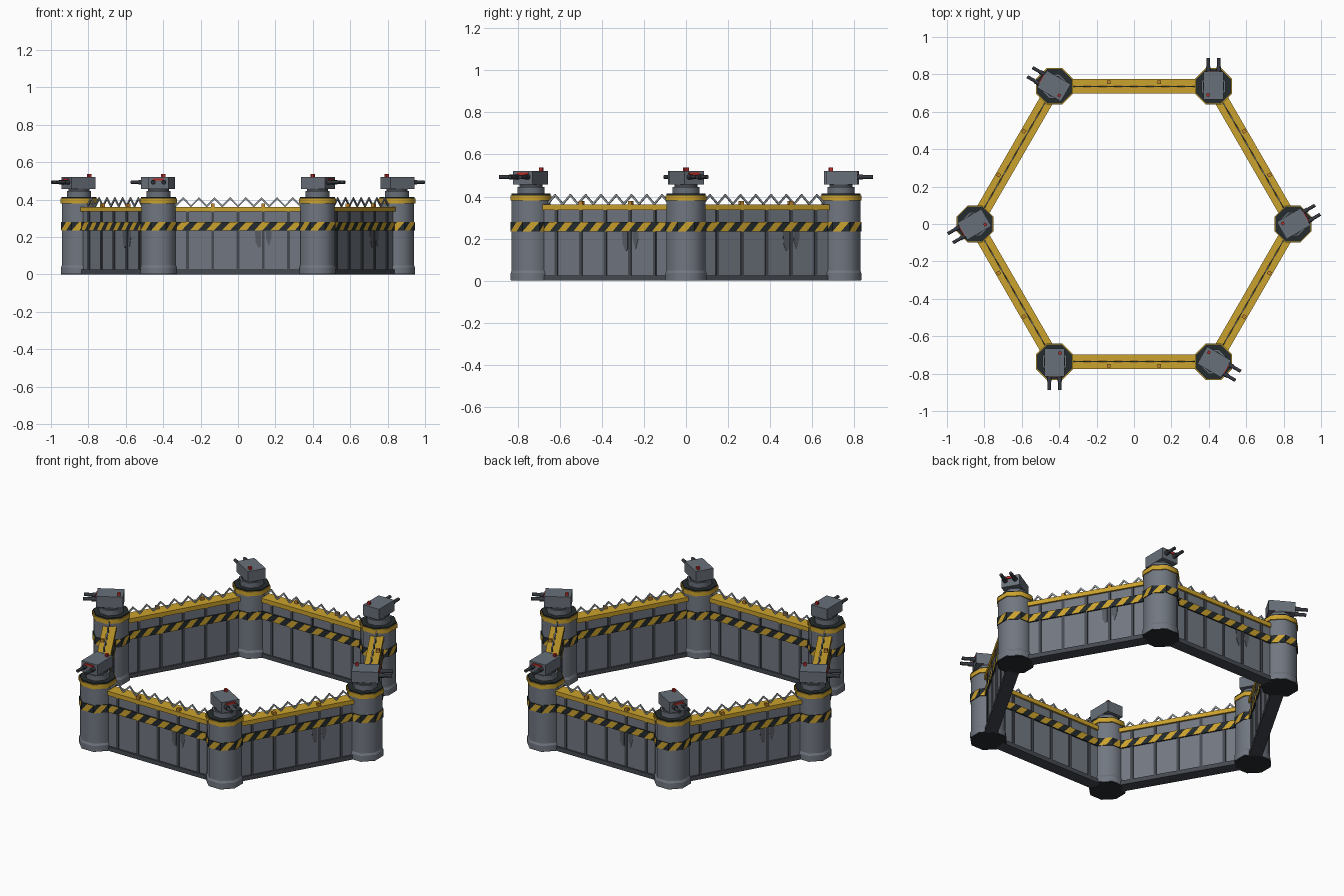
import bpy, bmesh, math
from mathutils import Matrix, Vector

if "Cube" in bpy.data.objects:
    bpy.data.objects.remove(bpy.data.objects["Cube"])

COLOURS = {
    "wall_grey": (0.165, 0.185, 0.22),
    "trim_grey": (0.06, 0.067, 0.08),
    "stain_grey": (0.095, 0.105, 0.125),
    "hazard_yellow": (0.60, 0.36, 0.026),
    "hazard_black": (0.018, 0.024, 0.026),
    "turret_grey": (0.14, 0.16, 0.19),
    "gun_metal": (0.035, 0.04, 0.05),
    "wire_grey": (0.30, 0.33, 0.36),
    "post_orange": (0.55, 0.24, 0.03),
    "signal_red": (0.5, 0.025, 0.02),
}
MATS = {}
for key, c in COLOURS.items():
    MATS[key] = bpy.data.materials.new(key)
    MATS[key].diffuse_color = (*c, 1)


def finish(bm, name, mats, m):
    bm.transform(m)
    me = bpy.data.meshes.new(name)
    bm.to_mesh(me)
    bm.free()
    for k in mats:
        me.materials.append(MATS[k])
    ob = bpy.data.objects.new(name, me)
    bpy.context.scene.collection.objects.link(ob)
    return ob


def boxes(name, mat, m, items):
    """items: (x0, x1, y0, y1, z0, z1) ranges, all in one object"""
    bm = bmesh.new()
    for x0, x1, y0, y1, z0, z1 in items:
        t = Matrix.Translation(((x0 + x1) / 2, (y0 + y1) / 2, (z0 + z1) / 2))
        s = Matrix.Diagonal((x1 - x0, y1 - y0, z1 - z0, 1))
        bmesh.ops.create_cube(bm, size=1, matrix=t @ s)
    return finish(bm, name, [mat], m)


def prism(name, mat, m, r0, r1, z0, z1, n=8):
    """upright polygonal column with smooth sides"""
    bm = bmesh.new()
    k = 1 / math.cos(math.pi / n)
    t = Matrix.Translation((0, 0, (z0 + z1) / 2)) @ Matrix.Rotation(math.pi / n, 4, 'Z')
    bmesh.ops.create_cone(bm, cap_ends=True, segments=n, radius1=r0 * k, radius2=r1 * k,
                          depth=z1 - z0, matrix=t)
    for f in bm.faces:
        f.smooth = abs(f.normal.z) < 0.9
    return finish(bm, name, [mat], m)


def plates(name, mat, m, polys, y0, y1):
    """x-z outlines given thickness along y"""
    bm = bmesh.new()
    for p in polys:
        a = [bm.verts.new((x, y0, z)) for x, z in p]
        b = [bm.verts.new((x, y1, z)) for x, z in p]
        bm.faces.new(a)
        bm.faces.new(b[::-1])
        for i in range(len(p)):
            j = (i + 1) % len(p)
            bm.faces.new((a[i], b[i], b[j], a[j]))
    bmesh.ops.recalc_face_normals(bm, faces=bm.faces)
    return finish(bm, name, [mat], m)


def hazard(name, m, runs, z0, z1):
    """slanted yellow and black sheets; runs: (left, right, cells)"""
    bm = bmesh.new()
    for p0, p1, n in runs:
        p0, p1 = Vector(p0), Vector(p1)
        for i in range(n):
            def v(u, z):
                q = p0.lerp(p1, (i + u) / n)
                return bm.verts.new((q.x, q.y, z))
            for pts, idx in ((((0, z0), (.5, z0), (1, z1), (.5, z1)), 0),
                             (((0, z0), (.5, z1), (0, z1)), 1),
                             (((.5, z0), (1, z0), (1, z1)), 1)):
                f = bm.faces.new([v(*q) for q in pts])
                f.material_index = idx
    return finish(bm, name, ["hazard_yellow", "hazard_black"], m)


R = 0.85
AP = R * math.cos(math.pi / 6)
H = 0.345           # half wall length
B0, B1 = 0.234, 0.28  # hazard band heights

for k in range(6):
    # ---- wall, built along x with its outside facing -y ----
    w = Matrix.Rotation(k * math.pi / 3, 4, 'Z') @ Matrix.Translation((0, -AP, 0))
    boxes("wall_panel", "wall_grey", w, [(-H, H, -.027, .027, 0.004, .337)])
    boxes("wall_plinth", "trim_grey", w, [(-H, H, -.036, .036, 0, .026)])
    boxes("wall_ribs", "trim_grey", w,
          [(i * .135 - .008, i * .135 + .008, -.033, .033, .02, .337) for i in range(-2, 3)])
    boxes("wall_cap", "hazard_yellow", w, [(-H, H, -.038, .038, .335, .361)])
    boxes("wall_posts", "post_orange", w,
          [(s * .135 - .01, s * .135 + .01, -.032, -.012, .36, .378) for s in (-1, 1)])
    boxes("wall_band", "hazard_black", w, [(-H, H, -.0355, .0355, B0, B1)])
    hazard("wall_stripes", w, [((-H, -.036), (H, -.036), 8), ((H, .036), (-H, .036), 8)], B0, B1)
    # weathering patches below the band
    plates("wall_stains", "stain_grey", w,
           [[(.09, B0), (.095, .17), (.11, .14), (.122, .15), (.122, B0)],
            [(.148, B0), (.15, .19), (.165, .15), (.18, .2), (.18, B0)]], -.029, -.026)
    # zigzag wire along the top
    n, d, zigs = 16, 2 * .335 / 16, []
    for i in range(n):
        a, b = -.335 + i * d, -.335 + (i + 1) * d
        za, zb = (.358, .4) if i % 2 == 0 else (.4, .358)
        zigs.append([(a, za), (b, zb), (b, zb + .013), (a, za + .013)])
    plates("zigzag_wire", "wire_grey", w, zigs, -.003, .003)

    # ---- tower ----
    ang = k * math.pi / 3
    t = Matrix.Translation((R * math.cos(ang), R * math.sin(ang), 0))
    prism("tower_body", "wall_grey", t, .092, .092, .004, .39)
    prism("tower_foot", "wall_grey", t, .097, .097, .004, .036)
    prism("tower_foot_slope", "wall_grey", t, .097, .092, .036, .048)
    prism("tower_underside", "hazard_black", t, .095, .095, 0, .006)
    prism("tower_collar", "hazard_yellow", t, .098, .098, .38, .406)
    prism("tower_deck", "hazard_black", t, .093, .093, .40, .414)
    prism("tower_band", "hazard_black", t, .0965, .0965, B0, B1)
    rr = .097 / math.cos(math.pi / 8)
    pts = [(rr * math.cos((i + .5) * math.pi / 4), rr * math.sin((i + .5) * math.pi / 4))
           for i in range(9)]
    hazard("tower_stripes", t, [(pts[i], pts[i + 1], 1) for i in range(8)], B0, B1)

    # ---- gun turret, built facing local +x, turned 30 degrees past the tower ----
    g = t @ Matrix.Rotation(ang + math.pi / 6, 4, 'Z')
    prism("turret_neck", "turret_grey", t, .065, .065, .41, .445)
    prism("turret_bearing", "trim_grey", t, .055, .055, .445, .458)
    boxes("turret_housing", "turret_grey", g, [(-.07, .078, -.053, .053, .456, .522)])
    boxes("turret_visor", "signal_red", g, [(.077, .083, -.03, .03, .503, .514)])
    boxes("turret_beacon", "signal_red", g, [(-.054, -.038, .022, .038, .52, .538)])
    for s in (-1, 1):
        bar = g @ Matrix.Translation((0, s * .028, .493)) @ Matrix.Rotation(math.pi / 2, 4, 'Y')
        prism("gun_barrel", "gun_metal", bar, .009, .009, .07, .152)
        prism("gun_sleeve", "gun_metal", bar, .012, .012, .07, .105)

for m in bpy.data.materials:
    if m.users and not m.is_grease_pencil:
        m.use_nodes = True
        m.node_tree.nodes["Principled BSDF"].inputs["Base Color"].default_value = m.diffuse_color
